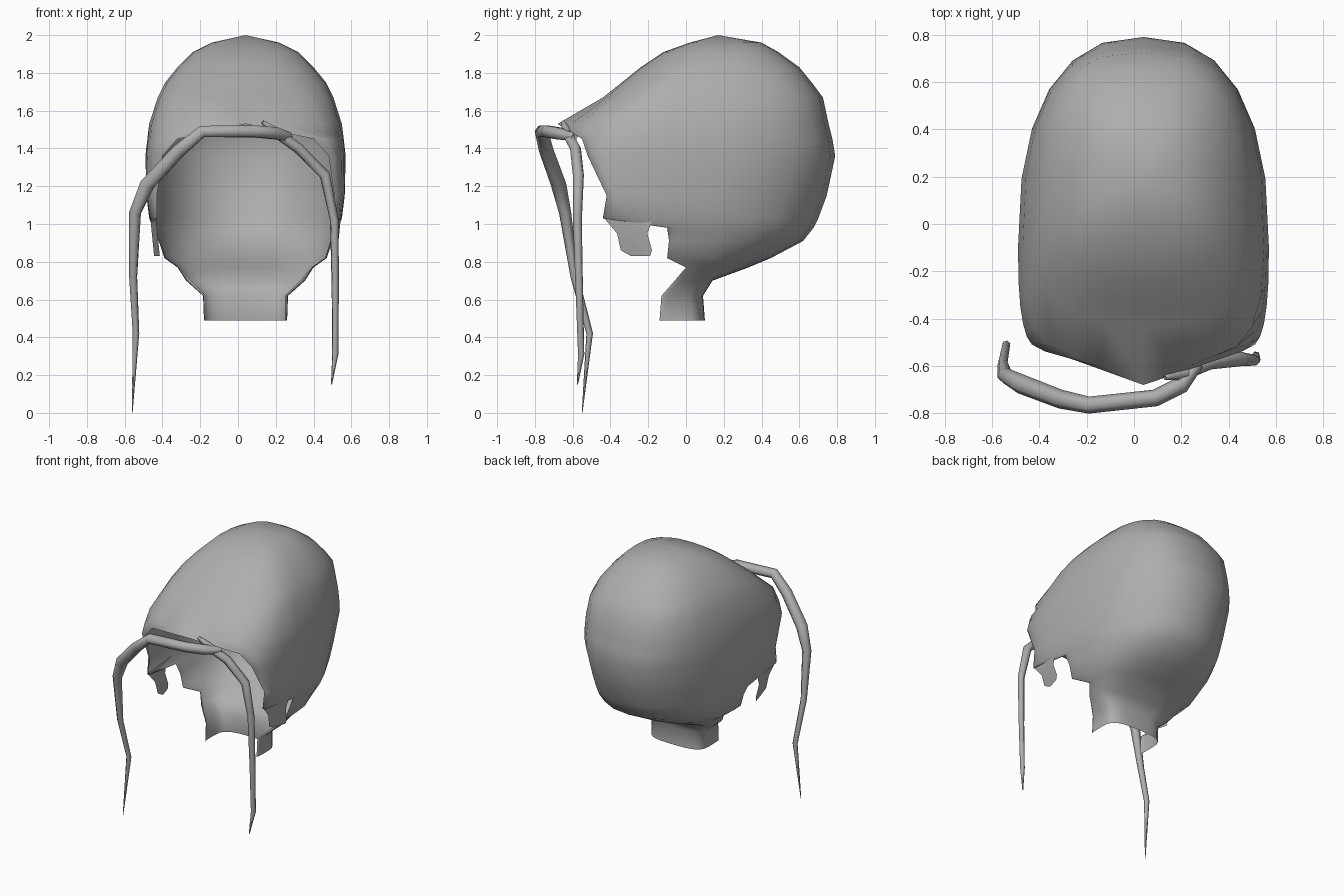
import bpy, bmesh
from math import sin, cos, pi

if "Cube" in bpy.data.objects:
    bpy.data.objects.remove(bpy.data.objects["Cube"])

CX = 0.04      # sideways centre of the cap
SEG = 6        # segments per quarter of a slice

grey = bpy.data.materials.new("dark_grey")
grey.diffuse_color = (0.42, 0.42, 0.42, 1)
grey.use_nodes = True
grey.node_tree.nodes["Principled BSDF"].inputs["Base Color"].default_value = grey.diffuse_color


def finish(name, bm):
    bmesh.ops.remove_doubles(bm, verts=bm.verts, dist=0.0005)
    bmesh.ops.recalc_face_normals(bm, faces=bm.faces)
    me = bpy.data.meshes.new(name)
    bm.to_mesh(me)
    bm.free()
    me.shade_smooth()
    me.materials.append(grey)
    ob = bpy.data.objects.new(name, me)
    bpy.context.collection.objects.link(ob)
    return ob


def loft(bm, rows):
    rows = [[bm.verts.new(p) for p in r] for r in rows]
    for a, b in zip(rows, rows[1:]):
        for i in range(len(a) - 1):
            bm.faces.new((a[i], a[i + 1], b[i + 1], b[i]))


def slice_points(z, yf, hf, ym, w, yb):
    """U-shaped slice: front edge -> widest point -> back, mirrored."""
    half = []
    nf = 2.6                                                   # front roundness
    nb = 3.2 if z < 0.75 else 2.2 + 0.6 * max(0, 1 - abs(z - 1.67) / 0.5)
    slope = max(0, 0.41 - (z - 1.53) * 2) if z > 1.5 else 0   # pointed hairline
    for i in range(SEG):
        a = i / SEG * pi / 2
        x = hf + (w - hf) * sin(a) ** (2 / nf)
        y = ym + (yf - ym) * cos(a) ** (2 / nf)
        half.append((x, max(y, yf + slope * x) if slope else y))
    for i in range(SEG):
        a = i / SEG * pi / 2
        half.append((w * cos(a) ** (2 / nb), ym + (yb - ym) * sin(a) ** (2 / nb)))
    half.append((0, yb))
    left = [(CX - x, y, z) for x, y in half]
    right = [(CX + x, y, z) for x, y in half[-2::-1]]
    return left + right


# Hair cap: height, front edge y, front half width, widest y, half width, back y
slices = [
    (0.49, -0.14, 0.21, -0.02, 0.22, 0.10),
    (0.62, -0.13, 0.21, -0.02, 0.225, 0.09),
    (0.70, -0.06, 0.29, 0.00, 0.315, 0.14),
    (0.77, 0.00, 0.35, 0.06, 0.36, 0.33),
    (0.82, -0.10, 0.42, 0.00, 0.43, 0.45),
    (0.91, -0.09, 0.45, 0.00, 0.46, 0.62),
    (0.98, -0.10, 0.48, -0.03, 0.49, 0.675),
    (1.03, -0.44, 0.47, -0.08, 0.51, 0.70),
    (1.15, -0.42, 0.47, -0.08, 0.525, 0.745),
    (1.36, -0.52, 0.44, -0.10, 0.53, 0.79),
    (1.45, -0.55, 0.36, -0.10, 0.52, 0.775),
    (1.53, -0.68, 0, -0.10, 0.51, 0.755),
    (1.67, -0.44, 0, -0.05, 0.465, 0.725),
    (1.75, -0.34, 0, 0.02, 0.425, 0.665),
    (1.83, -0.24, 0, 0.08, 0.36, 0.60),
    (1.91, -0.12, 0, 0.13, 0.28, 0.49),
    (1.96, 0.02, 0, 0.17, 0.18, 0.40),
    (2.00, 0.17, 0, 0.17, 0, 0.17),
]
bm = bmesh.new()
loft(bm, [slice_points(*s) for s in slices])
finish("hair_cap", bm)

# Sideburns hanging in front of the ear notches: z, front y, back y
burn = [(1.04, -0.44, -0.11), (1.015, -0.42, -0.18), (0.95, -0.365, -0.205),
        (0.86, -0.345, -0.18), (0.83, -0.29, -0.19)]
for side, name in ((-1, "sideburn_left"), (1, "sideburn_right")):
    bm = bmesh.new()
    loft(bm, [[(CX + side * (0.475 - 0.1 * (1.04 - z) + 0.015 * k), yf + (yb - yf) * k / 2, z)
               for k in range(3)] for z, yf, yb in burn])
    ob = finish(name, bm)
    if (ob.data.polygons[0].normal.x > 0) != (side > 0):
        ob.data.flip_normals()


# Loose tapered strands: x, y, z, radius
def strand(name, pts):
    cu = bpy.data.curves.new(name, 'CURVE')
    cu.dimensions = '3D'
    cu.bevel_depth = 1
    cu.bevel_resolution = 1
    sp = cu.splines.new('POLY')
    sp.points.add(len(pts) - 1)
    for p, (x, y, z, r) in zip(sp.points, pts):
        p.co = (x, y, z, 1)
        p.radius = r
    sp.use_smooth = True
    cu.materials.append(grey)
    ob = bpy.data.objects.new(name, cu)
    bpy.context.collection.objects.link(ob)
    bpy.ops.object.select_all(action='DESELECT')
    ob.select_set(True)
    bpy.context.view_layer.objects.active = ob
    bpy.ops.object.convert(target='MESH')


strand("strand_left", [
    (0.27, -0.59, 1.46, 0.025), (0.20, -0.68, 1.48, 0.036), (0.09, -0.735, 1.49, 0.036),
    (-0.19, -0.765, 1.49, 0.036), (-0.31, -0.74, 1.39, 0.04), (-0.48, -0.675, 1.21, 0.042),
    (-0.545, -0.64, 1.06, 0.033), (-0.555, -0.59, 0.72, 0.022), (-0.54, -0.51, 0.42, 0.018),
    (-0.56, -0.55, 0.0, 0.002)])
strand("strand_right", [
    (0.13, -0.65, 1.54, 0.01), (0.21, -0.63, 1.48, 0.03), (0.32, -0.585, 1.40, 0.03),
    (0.46, -0.57, 1.26, 0.03), (0.51, -0.575, 1.02, 0.024), (0.515, -0.565, 0.65, 0.02),
    (0.515, -0.555, 0.31, 0.017), (0.495, -0.575, 0.15, 0.003)])
